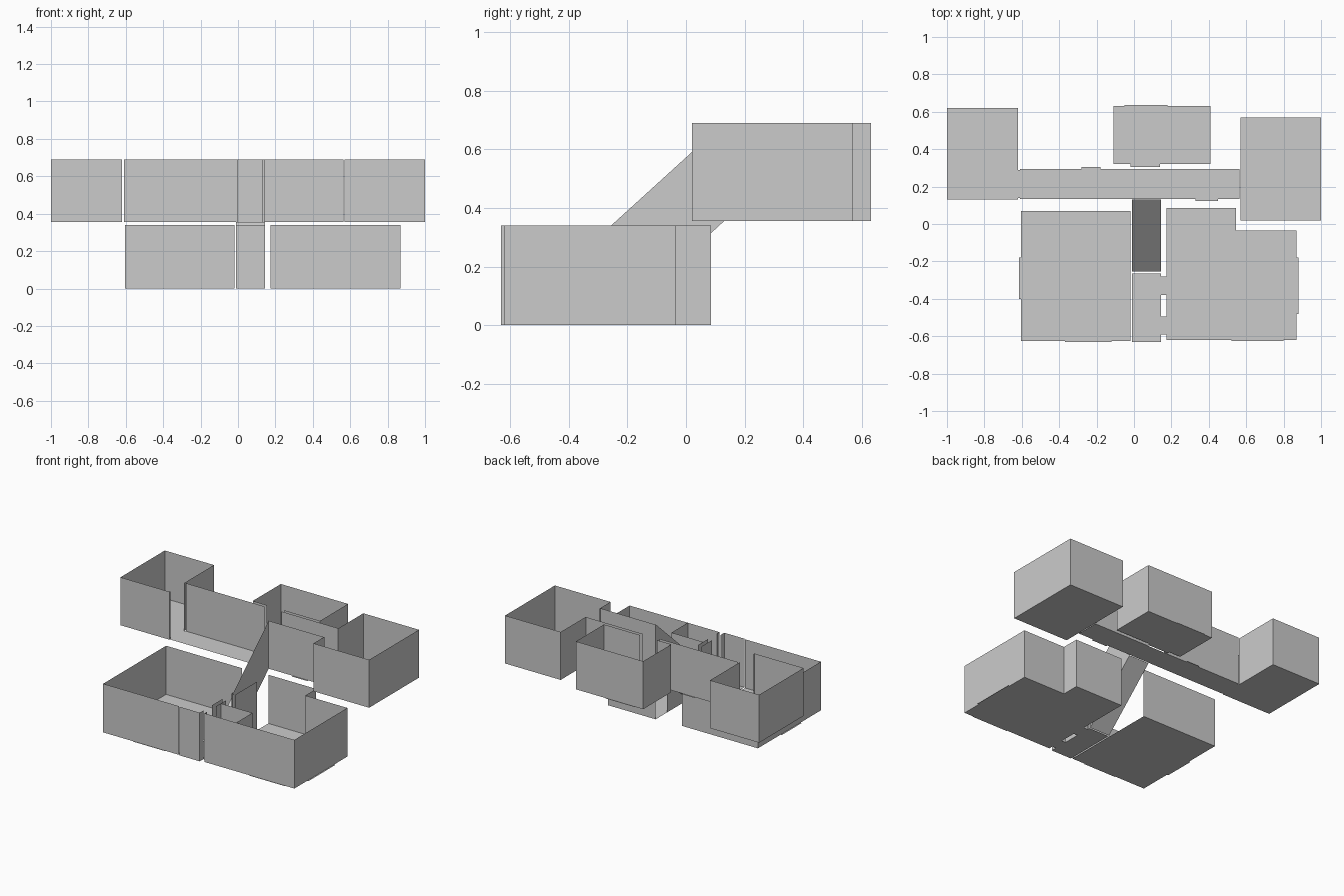
import bpy, bmesh

LOW = (0.0, 0.34)     # floor and wall-top heights, lower storey
UP = (0.355, 0.69)    # upper storey


def make(name, faces):
    bm = bmesh.new()
    for f in faces:
        bm.faces.new([bm.verts.new(p) for p in f])
    bmesh.ops.remove_doubles(bm, verts=bm.verts, dist=0.0001)
    me = bpy.data.meshes.new(name)
    bm.to_mesh(me)
    bm.free()
    ob = bpy.data.objects.new(name, me)
    bpy.context.collection.objects.link(ob)
    return ob


def walls(name, paths, level):
    """Thin vertical sheets along open plan paths; breaks between paths are doorways."""
    z0, z1 = level
    make(name, [[(*a, z0), (*b, z0), (*b, z1), (*a, z1)]
                for p in paths for a, b in zip(p, p[1:])])


def floor(name, outline, level):
    make(name, [[(x, y, level[0]) for x, y in outline]])


def rect(x0, x1, y0, y1):
    return [(x0, y0), (x1, y0), (x1, y1), (x0, y1)]


# Lower left room, open towards the hall
floor("living_room_floor", rect(-0.605, -0.02, -0.625, 0.07), LOW)
walls("living_room_walls",
      [[(-0.02, -0.625), (-0.605, -0.625), (-0.605, 0.07), (-0.02, 0.07)]], LOW)

# Lower hall with doorways on its right side
floor("hall_floor", rect(-0.01, 0.145, -0.63, -0.265), LOW)
walls("hall_walls", [
    [(-0.01, -0.63), (0.145, -0.63), (0.145, -0.59)],
    [(0.145, -0.495), (0.145, -0.38)],
    [(0.145, -0.28), (0.145, -0.265)]], LOW)

# Lower right room with closet
floor("dining_room_floor",
      [(0.175, -0.62), (0.87, -0.62), (0.87, -0.035), (0.545, -0.035),
       (0.545, 0.085), (0.175, 0.085)], LOW)
walls("dining_room_walls", [
    [(0.175, -0.59), (0.175, -0.62), (0.87, -0.62), (0.87, -0.035),
     (0.545, -0.035), (0.545, 0.085), (0.175, 0.085)],
    [(0.175, -0.495), (0.175, -0.38)],
    [(0.175, -0.28), (0.175, -0.04)]], LOW)
walls("closet_walls", [[(0.175, -0.44), (0.42, -0.44), (0.42, -0.62)]], LOW)

# Stair ramp and its single side wall
y0, y1 = -0.255, 0.13
make("stair_ramp", [[(-0.01, y0, 0), (0.145, y0, 0),
                     (0.145, y1, UP[0]), (-0.01, y1, UP[0])]])
make("stair_side_wall", [[(0.145, y0, 0), (0.145, y1, UP[0]),
                          (0.145, y1, UP[1]), (0.145, y0, LOW[1])]])

# Upper landing corridor, open at front left
floor("landing_floor", rect(-0.61, 0.565, 0.135, 0.295), UP)
walls("landing_walls", [
    [(-0.61, 0.295), (0.0, 0.295)],
    [(0.13, 0.295), (0.565, 0.295)],
    [(0.14, 0.135), (0.565, 0.135)]], UP)

# Upper left room
floor("left_bedroom_floor", rect(-1.0, -0.62, 0.13, 0.62), UP)
walls("left_bedroom_walls", [
    [(-0.62, 0.14), (-0.62, 0.13), (-1.0, 0.13), (-1.0, 0.62),
     (-0.62, 0.62), (-0.62, 0.29)]], UP)

# Upper back room
floor("back_bedroom_floor", rect(-0.11, 0.41, 0.32, 0.63), UP)
walls("back_bedroom_walls", [
    [(0.0, 0.32), (-0.11, 0.32), (-0.11, 0.63), (0.41, 0.63),
     (0.41, 0.32), (0.13, 0.32)]], UP)

# Upper right room
floor("right_bedroom_floor", rect(0.57, 1.0, 0.02, 0.57), UP)
walls("right_bedroom_walls", [
    [(0.57, 0.14), (0.57, 0.02), (1.0, 0.02), (1.0, 0.57),
     (0.57, 0.57), (0.57, 0.29)]], UP)

# Threshold strips at doors and windows
for i, (r, level) in enumerate([
        ((0.145, 0.175, -0.38, -0.28), LOW), ((0.145, 0.175, -0.59, -0.495), LOW),
        ((-0.615, -0.605, -0.4, -0.18), LOW), ((-0.37, -0.12, -0.63, -0.625), LOW),
        ((0.52, 0.8, -0.625, -0.62), LOW), ((0.87, 0.88, -0.48, -0.18), LOW),
        ((-0.02, 0.14, 0.305, 0.32), UP), ((-0.05, 0.18, 0.63, 0.635), UP),
        ((-0.28, -0.18, 0.295, 0.305), UP), ((0.33, 0.45, 0.123, 0.135), UP),
        ((-0.62, -0.61, 0.14, 0.29), UP)]):
    floor(f"threshold_{i + 1}", rect(*r), level)
